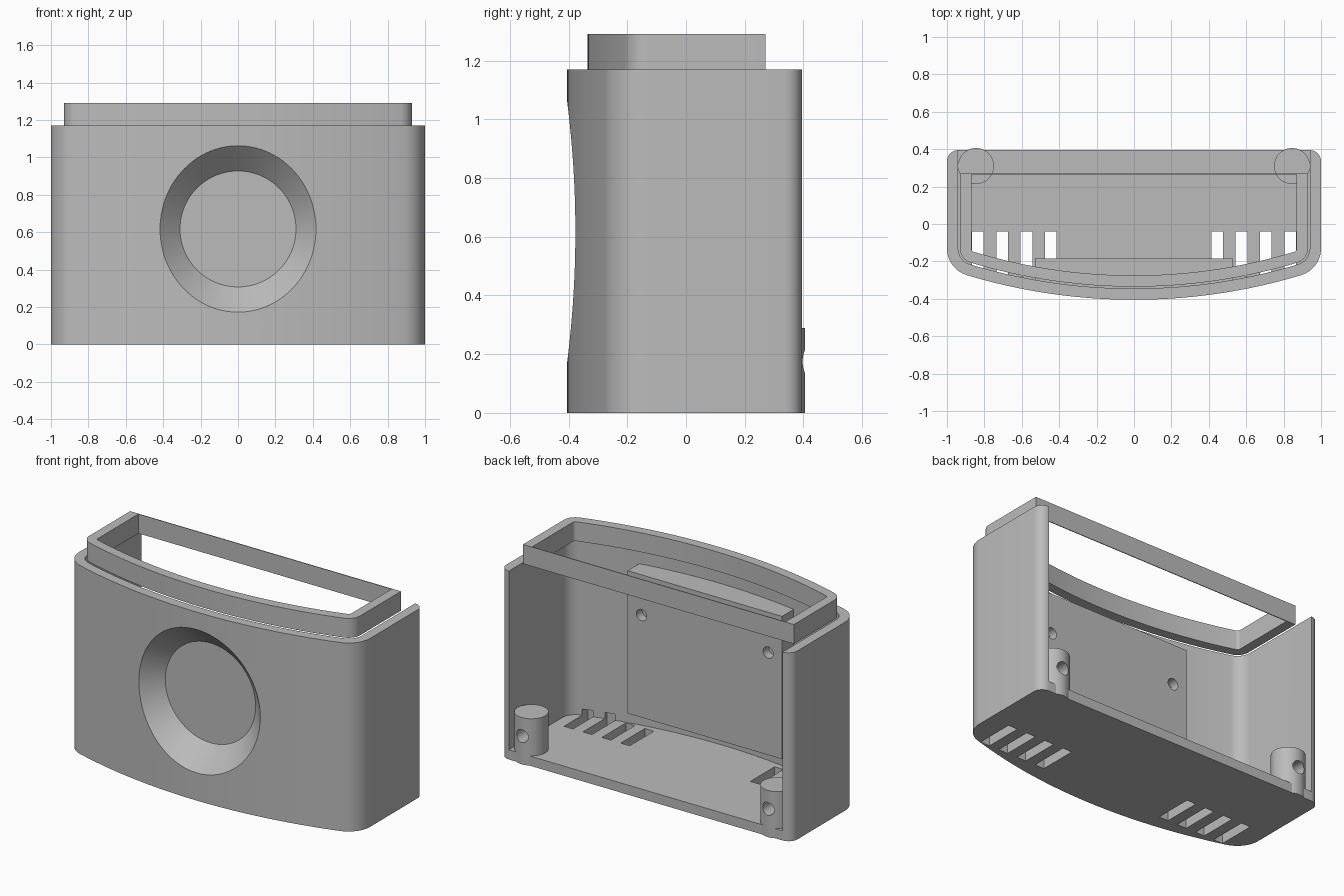
import bpy, bmesh, math
from mathutils import Matrix, Vector

cube = bpy.data.objects.get("Cube")
if cube:
    bpy.data.objects.remove(cube, do_unlink=True)

grey = bpy.data.materials.new("plain grey")
grey.use_nodes = True
COLOUR = (0.5, 0.5, 0.5, 1)
grey.diffuse_color = COLOUR
grey.node_tree.nodes["Principled BSDF"].inputs["Base Color"].default_value = COLOUR

# Plan of the housing: shallow bowed front blended into straight sides
FRONT, BACK, HEIGHT = -0.405, 0.395, 1.17
BOW, CORNER, WALL = 3.1, 0.15, 0.06
BOW_Y = FRONT + BOW
CORNER_X = 1 - CORNER
CORNER_Y = BOW_Y - math.sqrt((BOW - CORNER) ** 2 - CORNER_X ** 2)
BLEND = math.atan2(CORNER_X, BOW_Y - CORNER_Y)


def arc(cx, cy, r, a, b, n):
    return [(cx + r * math.cos(a + (b - a) * i / n),
             cy + r * math.sin(a + (b - a) * i / n)) for i in range(n + 1)]


def outline(inset, back, round_back=0):
    """Closed plan, inset from the outer face and ended at the given back line."""
    side = 1 - inset
    half = [(side, back)]
    if round_back:
        half = arc(side - round_back, back - round_back, round_back, math.pi / 2, 0, 8)
    half += arc(CORNER_X, CORNER_Y, CORNER - inset, 0, BLEND - math.pi / 2, 14)
    bow = arc(0, BOW_Y, BOW - inset, BLEND - math.pi / 2, -BLEND - math.pi / 2, 48)
    return half + bow[1:-1] + [(-x, y) for x, y in reversed(half)]


def finish(name, bm):
    bmesh.ops.recalc_face_normals(bm, faces=bm.faces)
    mesh = bpy.data.meshes.new(name)
    bm.to_mesh(mesh)
    bm.free()
    mesh.materials.append(grey)
    obj = bpy.data.objects.new(name, mesh)
    bpy.context.scene.collection.objects.link(obj)
    return obj


def prism(name, points, z0, z1):
    bm = bmesh.new()
    face = bm.faces.new([bm.verts.new((x, y, z0)) for x, y in points])
    top = bmesh.ops.extrude_face_region(bm, geom=[face])["geom"]
    bmesh.ops.translate(bm, vec=(0, 0, z1 - z0),
                        verts=[v for v in top if isinstance(v, bmesh.types.BMVert)])
    return finish(name, bm)


def box(name, x0, x1, y0, y1, z0, z1):
    return prism(name, [(x0, y0), (x1, y0), (x1, y1), (x0, y1)], z0, z1)


def cone(name, start, end, r0, r1, segments=32):
    start, end = Vector(start), Vector(end)
    axis = end - start
    turn = Vector((0, 0, 1)).rotation_difference(axis).to_matrix().to_4x4()
    bm = bmesh.new()
    bmesh.ops.create_cone(bm, cap_ends=True, segments=segments, radius1=r0, radius2=r1,
                          depth=axis.length,
                          matrix=Matrix.Translation((start + end) / 2) @ turn)
    return finish(name, bm)


def combine(target, tool, operation):
    mod = target.modifiers.new(tool.name, "BOOLEAN")
    mod.operation, mod.solver, mod.object = operation, "EXACT", tool
    bpy.context.view_layer.objects.active = target
    bpy.ops.object.modifier_apply(modifier=mod.name)
    bpy.data.objects.remove(tool, do_unlink=True)


# Housing: floor, sides and bowed front, open at the back and top
housing = prism("housing", outline(0, BACK, 0.06), 0, HEIGHT)
combine(housing, prism("cavity", outline(WALL, 1), WALL, 2), "DIFFERENCE")

# Mounting panel behind the round opening
MID_Z = 0.617
combine(housing, box("panel", -0.53, 0.53, -0.35, -0.185, MID_Z - 0.443, MID_Z + 0.443), "UNION")

# Screw bosses at the back corners
for s in (-1, 1):
    combine(housing, cone("boss", (s * 0.845, 0.31, 0), (s * 0.845, 0.31, 0.29),
                          0.096, 0.096, 48), "UNION")

# Conical recess in the front
combine(housing, cone("recess", (0, -0.505, MID_Z), (0, -0.27, MID_Z), 0.545, 0.31, 96),
        "DIFFERENCE")

for s in (-1, 1):
    # Blind screw holes in the bosses and the panel
    combine(housing, cone("boss_hole", (s * 0.845, 0.5, 0.175), (s * 0.845, 0.3, 0.175),
                          0.04, 0.04), "DIFFERENCE")
    combine(housing, cone("panel_hole", (s * 0.435, 0, 0.81), (s * 0.435, -0.24, 0.81),
                          0.035, 0.035), "DIFFERENCE")
    # Vent slots through the floor
    for i in range(4):
        x = s * (0.835 - 0.13 * i)
        combine(housing, box("vent", x - 0.031, x + 0.031, -0.277, -0.04, -0.1, 0.098),
                "DIFFERENCE")

# Locating rim above the housing, with a thin strip across its back
rim = prism("top_rim", outline(0.07, 0.27), HEIGHT, 1.29)
combine(rim, prism("rim_opening", outline(0.13, 0.265), 1, 2), "DIFFERENCE")

# Smooth curved faces, keep edges crisp
for obj in (housing, rim):
    bpy.ops.object.select_all(action="DESELECT")
    obj.select_set(True)
    bpy.context.view_layer.objects.active = obj
    bpy.ops.object.shade_smooth_by_angle(angle=math.radians(25))
